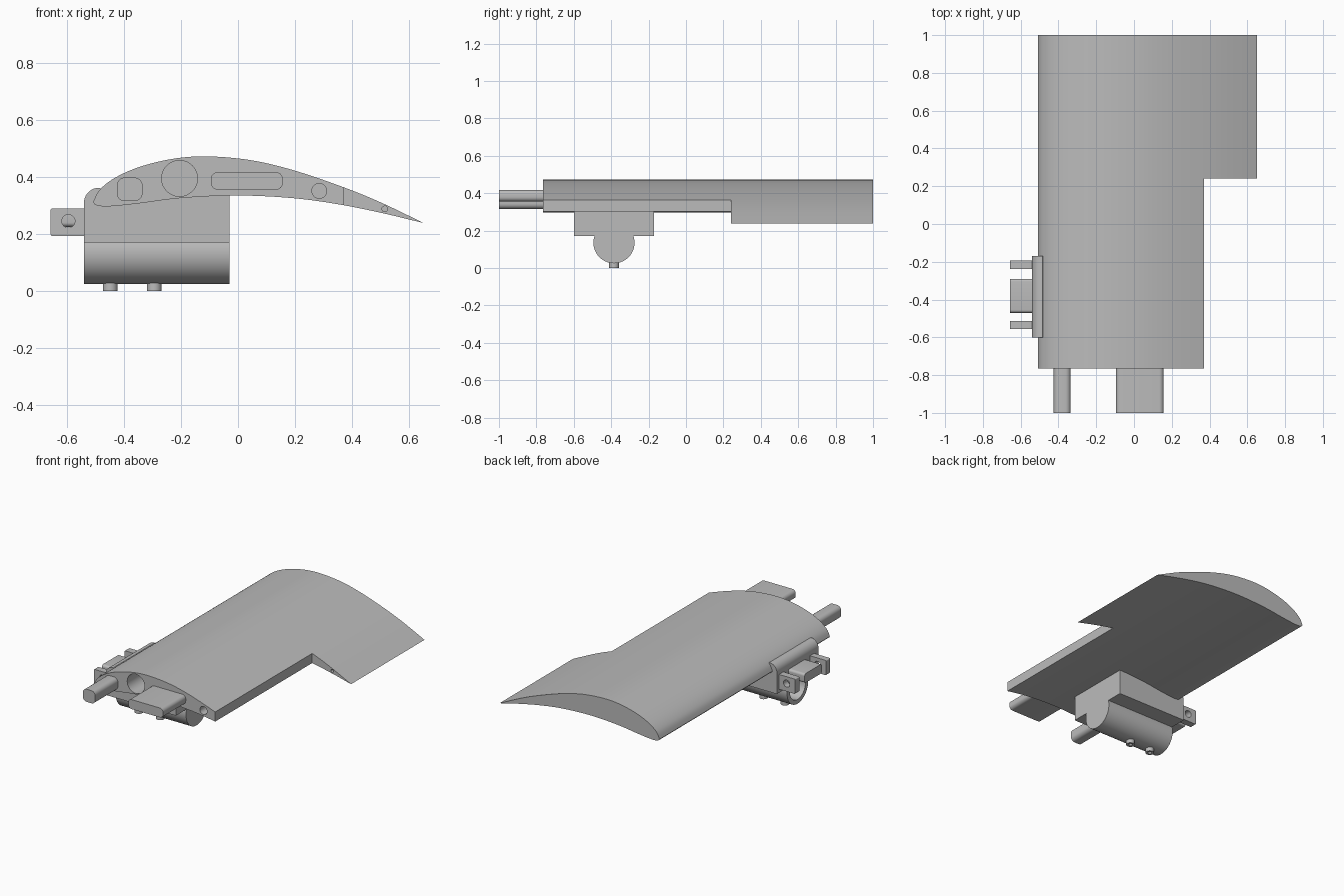
import bpy, bmesh, math
from mathutils import Vector

if "Cube" in bpy.data.objects:
    bpy.data.objects.remove(bpy.data.objects["Cube"])

grey = bpy.data.materials.new("light grey")
grey.use_nodes = True
grey.diffuse_color = (0.5, 0.5, 0.5, 1)
grey.node_tree.nodes["Principled BSDF"].inputs["Base Color"].default_value = (0.5, 0.5, 0.5, 1)


def prism(name, pts, axis, a, b):
    """Extrude a closed 2D outline along an axis from a to b."""
    place = {"X": lambda u, v, t: (t, u, v),
             "Y": lambda u, v, t: (u, t, v),
             "Z": lambda u, v, t: (u, v, t)}[axis]
    bm = bmesh.new()
    rings = [[bm.verts.new(place(u, v, t)) for u, v in pts] for t in (a, b)]
    n = len(pts)
    bm.faces.new(rings[0])
    bm.faces.new(rings[1])
    for i in range(n):
        j = (i + 1) % n
        bm.faces.new((rings[0][i], rings[0][j], rings[1][j], rings[1][i]))
    bmesh.ops.recalc_face_normals(bm, faces=bm.faces)
    mesh = bpy.data.meshes.new(name)
    bm.to_mesh(mesh)
    bm.free()
    mesh.materials.append(grey)
    ob = bpy.data.objects.new(name, mesh)
    bpy.context.collection.objects.link(ob)
    return ob


def arc(cu, cv, r, a0=0, a1=360, n=32):
    steps = n if a1 - a0 == 360 else n + 1
    angles = [math.radians(a0 + (a1 - a0) * i / n) for i in range(steps)]
    return [(cu + r * math.cos(a), cv + r * math.sin(a)) for a in angles]


def rounded(u0, u1, v0, v1, r):
    return (arc(u1 - r, v1 - r, r, 0, 90, 6) + arc(u0 + r, v1 - r, r, 90, 180, 6)
            + arc(u0 + r, v0 + r, r, 180, 270, 6) + arc(u1 - r, v0 + r, r, 270, 361, 6))


def spline(pts, n=5):
    """Smooth open curve through the points."""
    p = [Vector(q) for q in [pts[0]] + pts + [pts[-1]]]
    out = []
    for a, b, c, d in zip(p, p[1:], p[2:], p[3:]):
        for i in range(n):
            t = i / n
            q = (2 * b + (c - a) * t + (2 * a - 5 * b + 4 * c - d) * t * t
                 + (3 * b - a - 3 * c + d) * t ** 3) / 2
            out.append((q.x, q.y))
    return out


def cut(ob, cutter):
    """Subtract the cutter for good and remove it."""
    mod = ob.modifiers.new("cut", "BOOLEAN")
    mod.operation, mod.solver, mod.object = "DIFFERENCE", "EXACT", cutter
    graph = bpy.context.evaluated_depsgraph_get()
    mesh = bpy.data.meshes.new_from_object(ob.evaluated_get(graph))
    ob.modifiers.clear()
    ob.data = mesh
    bpy.data.objects.remove(cutter)


# Wing panel with its stepped trailing edge
tail, nose = (0.652, 0.238), (-0.508, 0.312)
upper = [tail, (0.5, 0.311), (0.37, 0.364), (0.2, 0.422), (0.05, 0.458), (-0.1, 0.472),
         (-0.22, 0.465), (-0.34, 0.437), (-0.43, 0.398), (-0.485, 0.355), nose]
lower = [nose, (-0.495, 0.3), (-0.45, 0.297), (-0.35, 0.307), (-0.2, 0.326), (0, 0.335),
         (0.2, 0.325), (0.37, 0.301), (0.52, 0.27), tail]
wing = prism("wing_panel", spline(upper) + spline(lower), "Y", -0.765, 1)
cut(wing, prism("notch", [(0.37, 0), (1, 0), (1, 1), (0.37, 1)], "Y", -2, 0.24))

# Tube bores in the wing
for x, z, r, start, end in [(-0.205, 0.395, 0.063, -0.9, 0.8),
                            (0.285, 0.351, 0.026, -0.9, 0.2),
                            (0.515, 0.288, 0.01, 0.1, 0.6)]:
    cut(wing, prism("bore", arc(x, z, r), "Y", start, end))

# Joining spars
prism("front_spar", rounded(-0.425, -0.335, 0.315, 0.398, 0.028), "Y", -1, -0.74)
prism("main_spar", rounded(-0.095, 0.157, 0.355, 0.417, 0.024), "Y", -1, -0.74)

# Mounting block hugging the leading edge
block_outline = ([(-0.54, 0.17), (-0.03, 0.17), (-0.03, 0.337), (-0.2, 0.33), (-0.4, 0.315),
                  (-0.46, 0.33), (-0.485, 0.362)] + arc(-0.488, 0.31, 0.052, 90, 180, 10))
block = prism("mount_block", block_outline, "Y", -0.60, -0.17)

# Half-round housing, open at the connector end
angle = math.degrees(math.asin(0.035 / 0.11))
housing = prism("motor_housing", arc(-0.385, 0.135, 0.11, 180 - angle, 360 + angle, 36),
                "X", -0.54, -0.03)
for part in (block, housing):
    cut(part, prism("housing_bore", arc(-0.385, 0.135, 0.082), "X", -0.7, -0.12))

# Connector: two drilled lugs and a tongue
for name, y0, y1 in (("front_lug", -0.555, -0.513), ("rear_lug", -0.237, -0.192)):
    lug = prism(name, rounded(-0.657, -0.525, 0.193, 0.29, 0.006), "Y", y0, y1)
    cut(lug, prism("lug_hole", arc(-0.595, 0.245, 0.023), "Y", y0 - 0.1, y1 + 0.1))
prism("connector_tongue", rounded(-0.47, -0.29, 0.225, 0.286, 0.015), "X", -0.657, -0.52)

# Hollow set screws beneath the housing
for i, x in enumerate((-0.448, -0.294)):
    screw = prism(f"set_screw_{i + 1}", arc(x, -0.385, 0.026, n=24), "Z", 0, 0.04)
    cut(screw, prism("screw_socket", arc(x, -0.385, 0.014, n=6), "Z", -0.05, 0.022))

# Smooth curved surfaces, keep edges crisp
bpy.ops.object.select_all(action="DESELECT")
for ob in bpy.context.scene.objects:
    if ob.type == "MESH":
        ob.select_set(True)
        bpy.context.view_layer.objects.active = ob
bpy.ops.object.shade_smooth_by_angle(angle=math.radians(30))
